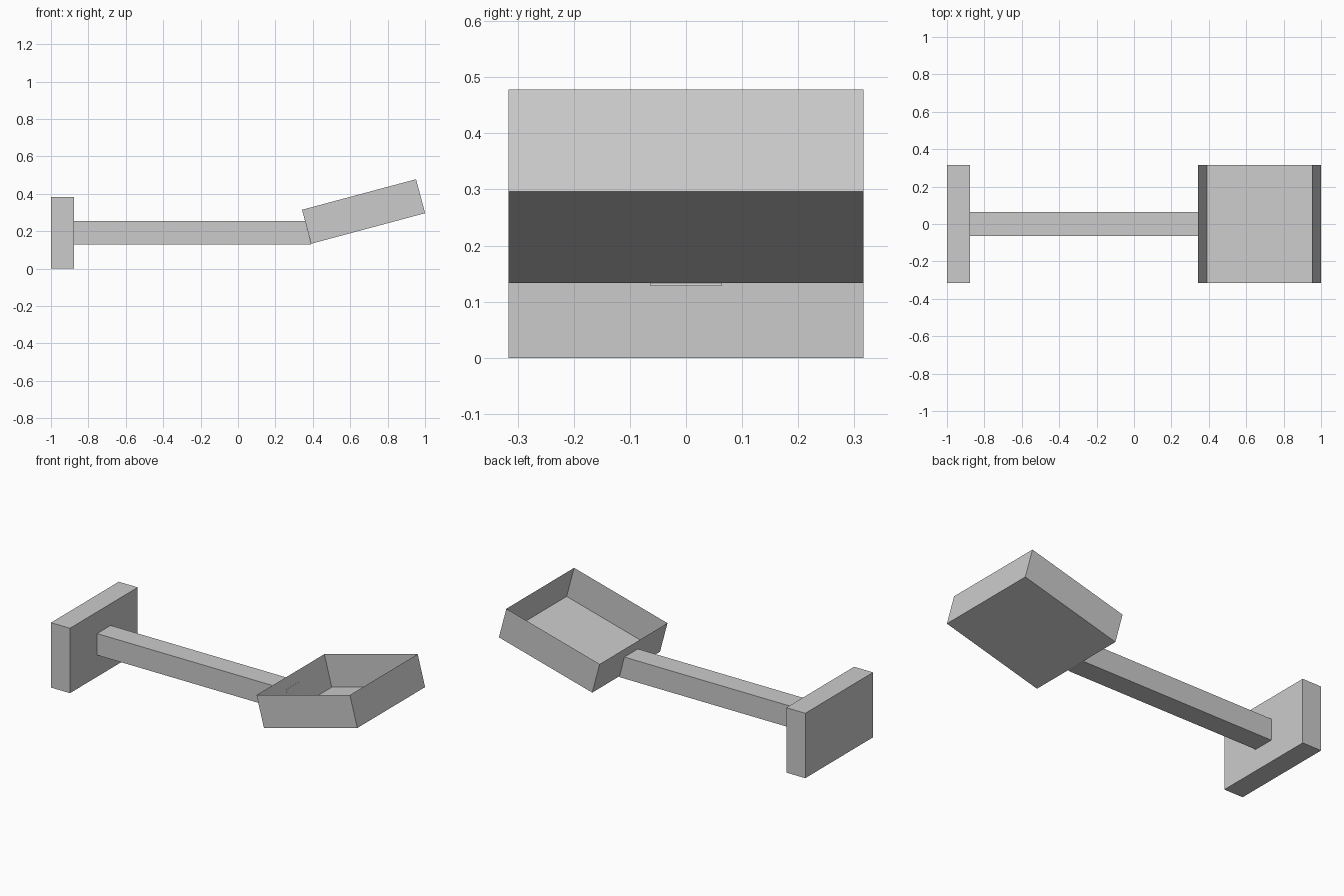
import bpy, bmesh, math
from mathutils import Vector

cube = bpy.data.objects.get("Cube")
if cube:
    bpy.data.objects.remove(cube, do_unlink=True)

grey = bpy.data.materials.new("light grey")
grey.use_nodes = True
grey.diffuse_color = (0.6, 0.6, 0.6, 1)
grey.node_tree.nodes["Principled BSDF"].inputs["Base Color"].default_value = (0.6, 0.6, 0.6, 1)


def extrude_profile(name, profile, half_width, open_edge=None):
    """Sweep an x-z outline across y; open_edge leaves out one side."""
    bm = bmesh.new()
    front = [bm.verts.new((x, -half_width, z)) for x, z in profile]
    back = [bm.verts.new((x, half_width, z)) for x, z in profile]
    bm.faces.new(front)
    bm.faces.new(back[::-1])
    n = len(profile)
    for i in range(n):
        if i != open_edge:
            j = (i + 1) % n
            bm.faces.new((front[j], front[i], back[i], back[j]))
    mesh = bpy.data.meshes.new(name)
    bm.to_mesh(mesh)
    bm.free()
    mesh.materials.append(grey)
    obj = bpy.data.objects.new(name, mesh)
    bpy.context.collection.objects.link(obj)
    return obj


def box_profile(x0, x1, z0, z1):
    return [(x0, z0), (x1, z0), (x1, z1), (x0, z1)]


# Upright end plate
extrude_profile("end_plate", box_profile(-1, -0.876, 0, 0.383), 0.316)

# Handle, cut at a slant where it meets the tray
extrude_profile("handle", [(-0.876, 0.128), (0.391, 0.128),
                           (0.359, 0.255), (-0.876, 0.255)], 0.063)

# Thin-walled open tray, tilted up by 15 degrees
tilt = math.radians(15)
along = Vector((math.cos(tilt), math.sin(tilt))) * 0.631
up = Vector((-math.sin(tilt), math.cos(tilt))) * 0.188
corner = Vector((0.391, 0.133))
extrude_profile("tray", [corner, corner + along, corner + along + up, corner + up],
                0.316, open_edge=2)
